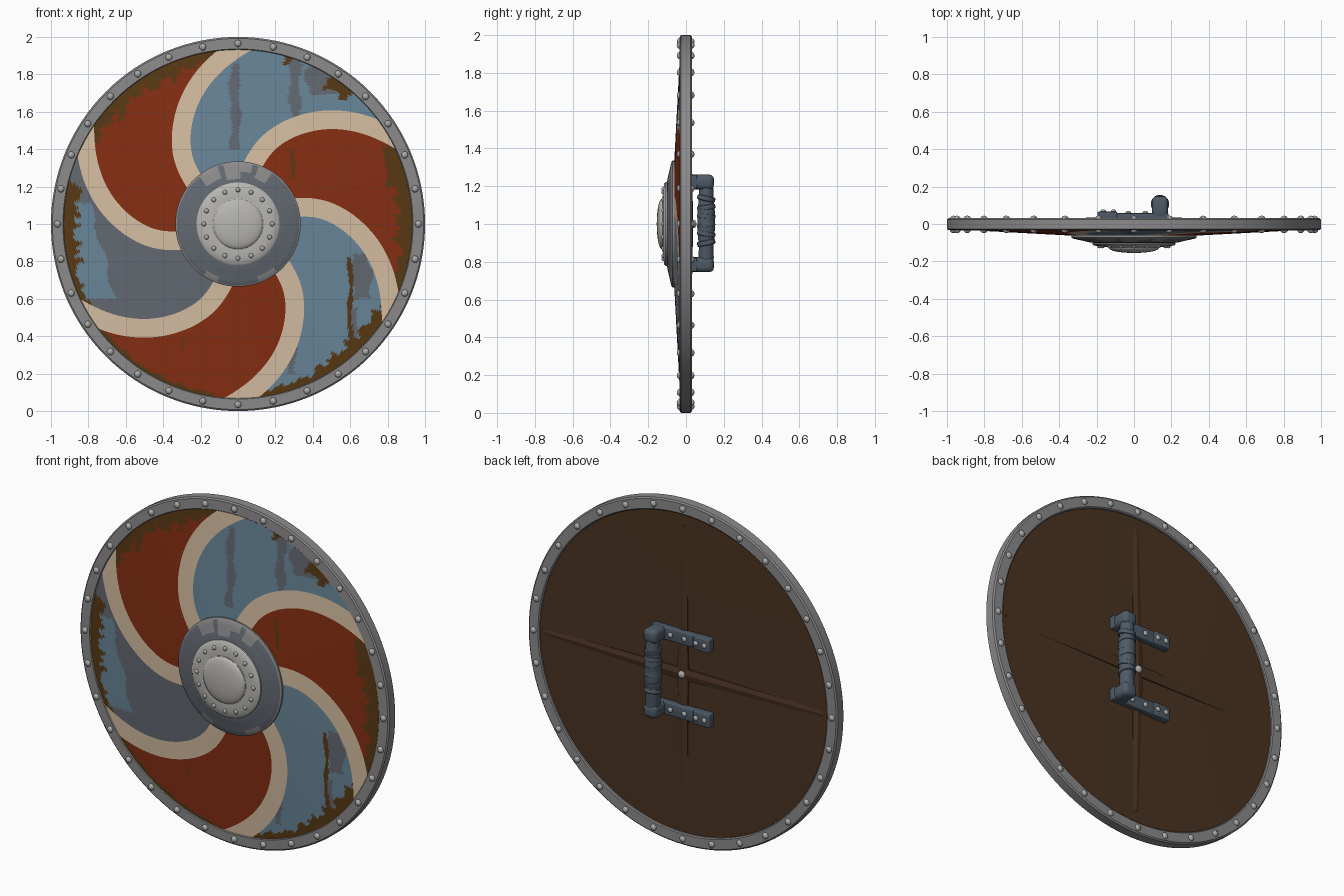
import bpy, bmesh, math
from math import sin, cos, pi, radians, degrees, atan2, hypot
from mathutils import Matrix, Vector

if "Cube" in bpy.data.objects:
    bpy.data.objects.remove(bpy.data.objects["Cube"])


def mat(name, r, g, b):
    lin = lambda c: ((c / 255 + 0.055) / 1.055) ** 2.4 if c > 10 else c / 255 / 12.92
    m = bpy.data.materials.new(name)
    m.diffuse_color = (lin(r), lin(g), lin(b), 1)
    m.use_nodes = True
    m.node_tree.nodes["Principled BSDF"].inputs["Base Color"].default_value = m.diffuse_color
    return m


RED = mat("red paint", 134, 46, 18)
BLUE = mat("blue paint", 104, 134, 153)
CREAM = mat("cream paint", 214, 190, 162)
SLATE = mat("worn slate", 99, 105, 114)
BROWN = mat("bare wood", 88, 57, 20)
BACK = mat("dark back wood", 74, 51, 33)
RIM = mat("rim iron", 140, 138, 138)
BOSS = mat("pale boss iron", 184, 182, 178)
RIVET = mat("rivet steel", 170, 170, 168)
GRIP = mat("handle slate", 78, 90, 102)


def finish(name, bm, mats, angle=35):
    me = bpy.data.meshes.new(name)
    bmesh.ops.recalc_face_normals(bm, faces=bm.faces)
    for f in bm.faces:
        f.smooth = True
    bm.to_mesh(me)
    bm.free()
    me.set_sharp_from_angle(angle=radians(angle))
    for m in mats:
        me.materials.append(m)
    ob = bpy.data.objects.new(name, me)
    bpy.context.collection.objects.link(ob)
    return ob


def lathe(name, prof, mats, segs=128, closed=False, rule=None, place=None):
    """Turn (radius, y) points about the shield axis, or about any axis via place."""
    place = place or Matrix.Translation((0, 0, 1))
    bm = bmesh.new()
    rings = []
    for r, y in prof:
        if r < 1e-5:
            rings.append([bm.verts.new(place @ Vector((0, y, 0)))] * segs)
        else:
            rings.append([bm.verts.new(place @ Vector((r * cos(2 * pi * i / segs), y, r * sin(2 * pi * i / segs))))
                          for i in range(segs)])
    pairs = list(zip(rings, rings[1:] + rings[:1]))[:None if closed else -1]
    for a, b in pairs:
        for i in range(segs):
            j = (i + 1) % segs
            vs = list(dict.fromkeys((a[i], a[j], b[j], b[i])))
            f = bm.faces.new(vs)
            if rule:
                c = f.calc_center_median()
                f.material_index = rule(hypot(c.x, c.z - 1), degrees(atan2(c.z - 1, c.x)) % 360)
    return finish(name, bm, mats)


def rivets(name, points, size, height, m):
    bm = bmesh.new()
    for p in points:
        bmesh.ops.create_uvsphere(bm, u_segments=10, v_segments=6, radius=1,
                                  matrix=Matrix.Translation(p) @ Matrix.Diagonal((size, height, size, 1)))
    return finish(name, bm, [m], 60)


def circle(n, r, y):
    return [(r * cos(2 * pi * i / n), y, 1 + r * sin(2 * pi * i / n)) for i in range(n)]


# Painted front: polar grid twisted along the spiral bands
CURVE = [(.28, 138), (.34, 135.5), (.45, 130.5), (.56, 123), (.71, 111.5), (.82, 102), (.94, 90.5)]


def spiral(r):
    for (r0, a0), (r1, a1) in zip(CURVE, CURVE[1:]):
        if r <= r1 or r1 == CURVE[-1][0]:
            return radians(a0 + (a1 - a0) * (r - r0) / (r1 - r0))


def smooth_spiral(r):
    return sum(spiral(r + d) for d in (-.05, -.03, -.01, .01, .03, .05)) / 6


# sector, centre x, half width, low z, high z, colour index
STREAKS = [(0, -.015, .024, 1.4, 1.86, 3), (0, .305, .028, 1.57, 1.88, 3), (0, .46, .09, 1.69, 1.86, 3),
           (0, .28, .035, 1.85, 1.92, 4), (2, .6, .012, .33, .82, 4), (2, .66, .05, .6, .84, 3),
           (2, .29, .02, .2, .46, 3), (5, -.63, .012, 1.55, 1.78, 4), (1, .29, .009, 1.24, 1.4, 4),
           (1, .82, .03, 1.2, 1.42, 4), (2, .62, .02, .4, .55, 3), (3, -.3, .008, .33, .38, 4)]
# worn wood along the rim: start angle, end angle, depth
WEAR = [(97, 150, .055), (110, 124, .075), (166, 194, .065), (194, 214, .03), (-22, 28, .05), (-8, 22, .075),
        (-62, -29, .06), (-85, -62, .035), (212, 262, .018), (49, 58, .06)]
BASE = [1, 0, 1, 0, 3, 0]


def paint(k, x, z):
    r, a = hypot(x, z - 1), degrees(atan2(z - 1, x))
    wob = .5 * sin(a * .9) + .35 * sin(a * 2.1 + 1) + .15 * sin(a * 4.3)
    for a0, a1, t in WEAR:
        if (a0 <= a <= a1 or a0 <= a + 360 <= a1) and r > .93 - t * (1 + .5 * wob):
            return 4
    for s, cx, hw, z0, z1, c in STREAKS:
        if s == k and z0 < z < z1 and abs(x - cx - .006 * sin(z * 21)) < hw * (1 + .25 * sin(z * 37 + cx * 9)):
            return c
    if k == 4 and .6 < z < 1.11 and x < -.79 + .27 * (1.1 - z) + .012 * sin(z * 25):
        return 1
    return BASE[k]


bm = bmesh.new()
NR, NB, NF = 72, 4, 44
rows = []
for i in range(NR + 1):
    r = .3 + .637 * i / NR
    c = smooth_spiral(r)
    slope = r * (smooth_spiral(r + .01) - smooth_spiral(r - .01)) / .02
    h = .05 / r * math.sqrt(1 + slope * slope)
    y = -.064 + .034 * (r - .3) / .637
    row = []
    for k in range(6):
        top = c - k * pi / 3 + h
        for j in range(NB + NF):
            a = top - 2 * h * j / NB if j < NB else top - 2 * h - (pi / 3 - 2 * h) * (j - NB) / NF
            row.append(bm.verts.new((r * cos(a), y, 1 + r * sin(a))))
    rows.append(row)
n = len(rows[0])
for a, b in zip(rows, rows[1:]):
    for j in range(n):
        f = bm.faces.new((a[j], a[(j + 1) % n], b[(j + 1) % n], b[j]))
        p = f.calc_center_median()
        f.material_index = 2 if j % (NB + NF) < NB else paint(j // (NB + NF), p.x, p.z)
finish("painted_front", bm, [RED, BLUE, CREAM, SLATE, BROWN])

# Wooden back
lathe("wooden_back", [(0, .024), (.5, .022), (.937, .017), (.937, -.02)], [BACK])

# Iron rim with rivets on both sides
lathe("rim", [(.93, -.028), (.936, -.035), (.992, -.033), (1, -.026), (1, .024), (.992, .031), (.936, .031),
              (.93, .026)], [RIM], closed=True)
rivets("rim_rivets", circle(32, .965, -.034) + circle(32, .965, .03), .019, .015, RIVET)

# Central boss: flange with scuffs, riveted ring, dome
SCUFF = [(55, 70, .25), (76, 86, .28), (86, 103, .245), (110, 128, .265), (235, 250, .3), (290, 310, .295)]


def scuffed(r, a):
    return int(r > .322 or any(a0 < a < a1 and r > lim for a0, a1, lim in SCUFF))


lathe("boss_flange", [(.335, -.045), (.335, -.072), (.327, -.078), (.3, -.084), (.28, -.088), (.26, -.093),
                      (.24, -.098), (.2, -.103)], [SLATE, RIM], rule=scuffed)
lathe("boss_ring", [(.222, -.095), (.222, -.108), (.214, -.115), (.18, -.121), (.14, -.124), (.1, -.12)], [BOSS])
lathe("boss_dome", [(.138, -.115), (.138, -.126)] +
      [(.134 * cos(t * pi / 16), -.128 - .027 * sin(t * pi / 16)) for t in range(8)] + [(0, -.155)], [BOSS], 64)
rivets("boss_rivets", circle(16, .183, -.12), .013, .01, RIVET)

# Raised cross ridges on the back
for name, along, across, half in (("back_ridge_upright", (0, 0, 1), (1, 0, 0), .86),
                                  ("back_ridge_level", (1, 0, 0), (0, 0, 1), .9)):
    bm = bmesh.new()
    rows = []
    for t in (-1, 0, 1):
        w, top = (.038, .038) if t == 0 else (.022, .022)
        rows.append([bm.verts.new(Vector((0, y, 1)) + Vector(along) * t * half + Vector(across) * s * w)
                     for s, y in ((-1, .012), (-.9, top - .006), (0, top), (.9, top - .006), (1, .012))])
    for a, b in zip(rows, rows[1:]):
        for i in range(5):
            bm.faces.new((a[i], a[(i + 1) % 5], b[(i + 1) % 5], b[i]))
    bm.faces.new(rows[0])
    bm.faces.new(rows[2])
    finish(name, bm, [BACK], 5)
rivets("centre_rivet", [(0, .04, 1)], .022, .016, RIVET)


# Handle: two mounting plates, rounded corners, upright wrapped grip
def block(name, x, y, z, m, bev):
    bm = bmesh.new()
    bmesh.ops.create_cube(bm, size=1, matrix=Matrix.Translation([(a + b) / 2 for a, b in (x, y, z)]) @
                          Matrix.Diagonal([b - a for a, b in (x, y, z)] + [1]))
    bmesh.ops.bevel(bm, geom=bm.edges[:], offset=bev, segments=3, affect='EDGES', profile=.5)
    return finish(name, bm, [m])


for side, z in (("upper", 1.222), ("lower", .785)):
    block(side + "_handle_plate", (-.195, .185), (.015, .058), (z - .037, z + .037), GRIP, .006)
    block(side + "_plate_end", (-.195, -.09), (.015, .066), (z - .039, z + .039), GRIP, .006)
    block(side + "_handle_corner", (.095, .183), (.03, .148), (z - .04, z + .04), GRIP, .026)
    rivets(side + "_plate_rivets", [(x, .06 + .008 * (x < -.09), z) for x in (.06, -.03, -.11, -.165)],
           .015, .01, RIVET)
upright = Matrix.Translation((.139, .107, 0)) @ Matrix.Rotation(pi / 2, 4, 'X')
lathe("grip_bar", [(.036, .77), (.04, .82), (.039, .9), (.043, .92), (.047, 1), (.045, 1.08), (.04, 1.12),
                   (.037, 1.2), (.036, 1.24)], [GRIP], 24, place=upright)
for i, tilt in enumerate((12, -10, 14, -6, 9, -13)):
    turn = Matrix.Translation((.139, .107, .9 + i * .047)) @ Matrix.Rotation(radians(tilt), 4, 'X')
    lathe("grip_wrap_%d" % (i + 1), [(.041, -.014), (.047, -.011), (.049, 0), (.047, .011), (.041, .014)],
          [GRIP], 24, place=turn @ Matrix.Rotation(pi / 2, 4, 'X'))
